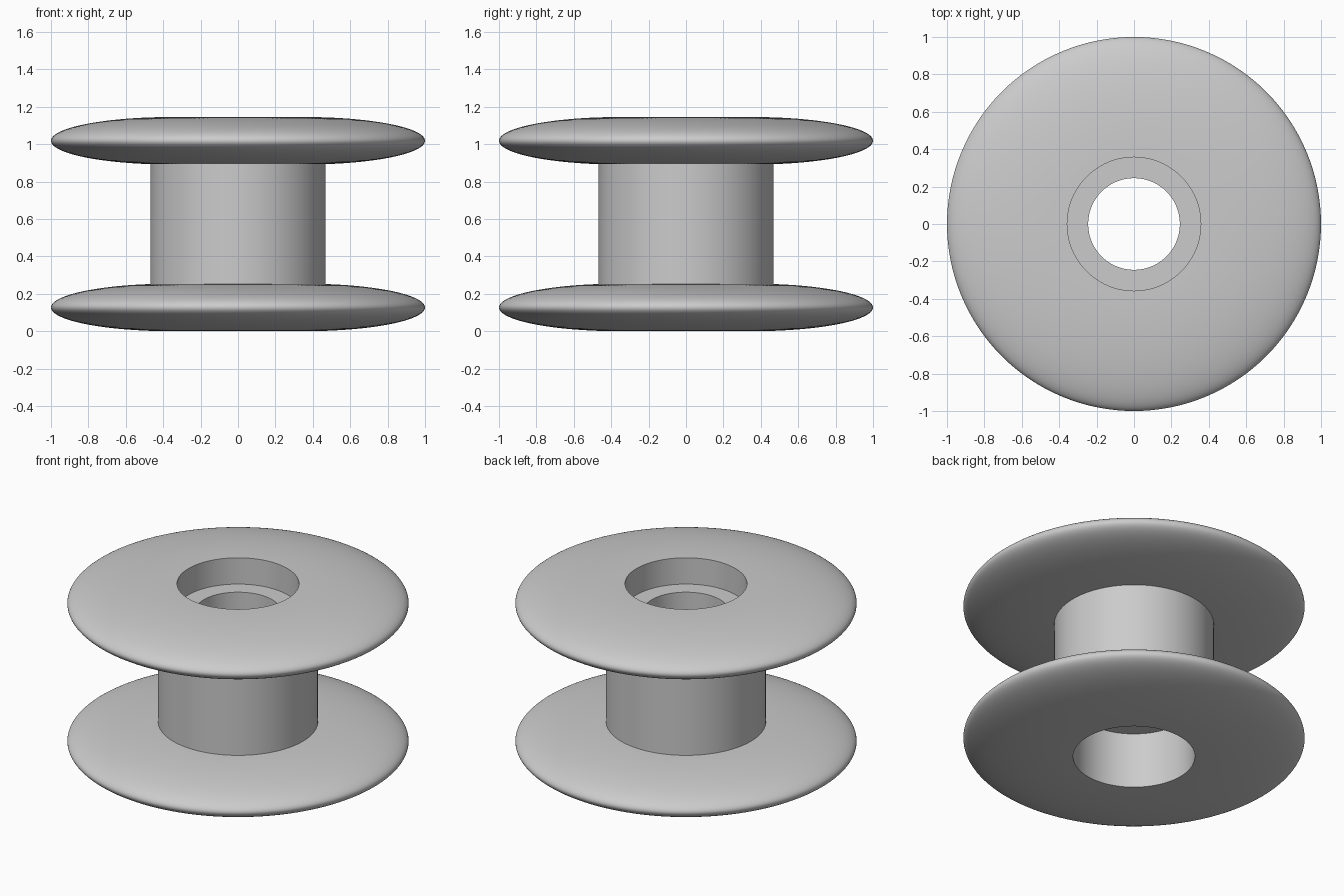
import bpy
import bmesh
from math import sin, cos, acos, pi

old = bpy.data.objects.get("Cube")
if old:
    bpy.data.objects.remove(old, do_unlink=True)

SIDES = 128
HEIGHT = 1.145      # overall height
RIM = 1.0           # flange radius
HALF = 0.127        # half thickness of a flange
POCKET = 0.357      # wide openings at both ends
BORE = 0.245        # narrow through hole
BARREL = 0.468      # outside of the hub

grey = bpy.data.materials.new("light_grey")
grey.use_nodes = True
grey.diffuse_color = (0.6, 0.6, 0.6, 1)
grey.node_tree.nodes["Principled BSDF"].inputs["Base Color"].default_value = (0.6, 0.6, 0.6, 1)


def lathe(name, profile):
    """Spin an open (radius, height) profile around z; going up faces outward."""
    bm = bmesh.new()
    rings = []
    for r, z in profile:
        rings.append([bm.verts.new((r * cos(2 * pi * k / SIDES), r * sin(2 * pi * k / SIDES), z))
                      for k in range(SIDES)])
    for low, high in zip(rings, rings[1:]):
        for k in range(SIDES):
            n = (k + 1) % SIDES
            bm.faces.new((low[k], low[n], high[n], high[k]))
    mesh = bpy.data.meshes.new(name)
    bm.to_mesh(mesh)
    bm.free()
    mesh.materials.append(grey)
    obj = bpy.data.objects.new(name, mesh)
    bpy.context.collection.objects.link(obj)
    bpy.ops.object.select_all(action='DESELECT')
    obj.select_set(True)
    bpy.context.view_layer.objects.active = obj
    bpy.ops.object.shade_smooth_by_angle(angle=pi / 6)
    return obj


def flange_arc(middle, start, end, steps=48):
    """Half-elliptical rim section between two angles."""
    angles = [start + (end - start) * i / steps for i in range(steps + 1)]
    return [(POCKET + (RIM - POCKET) * cos(a), middle + HALF * sin(a)) for a in angles]


# Lens-shaped flanges, each stopping where it meets the hub
meet = acos((BARREL - POCKET) / (RIM - POCKET))
lower = flange_arc(HALF, -pi / 2, meet)
upper = flange_arc(HEIGHT - HALF, -meet, pi / 2)
lathe("lower_flange", lower)
lathe("upper_flange", upper)

# Outer hub wall between the flanges
lathe("hub_barrel", [lower[-1], upper[0]])

# Stepped hole: shallow pocket above, narrow bore, deep pocket below
lathe("stepped_bore", [(POCKET, HEIGHT), (POCKET, 0.975), (BORE, 0.975),
                       (BORE, 0.36), (POCKET, 0.36), (POCKET, 0)])
